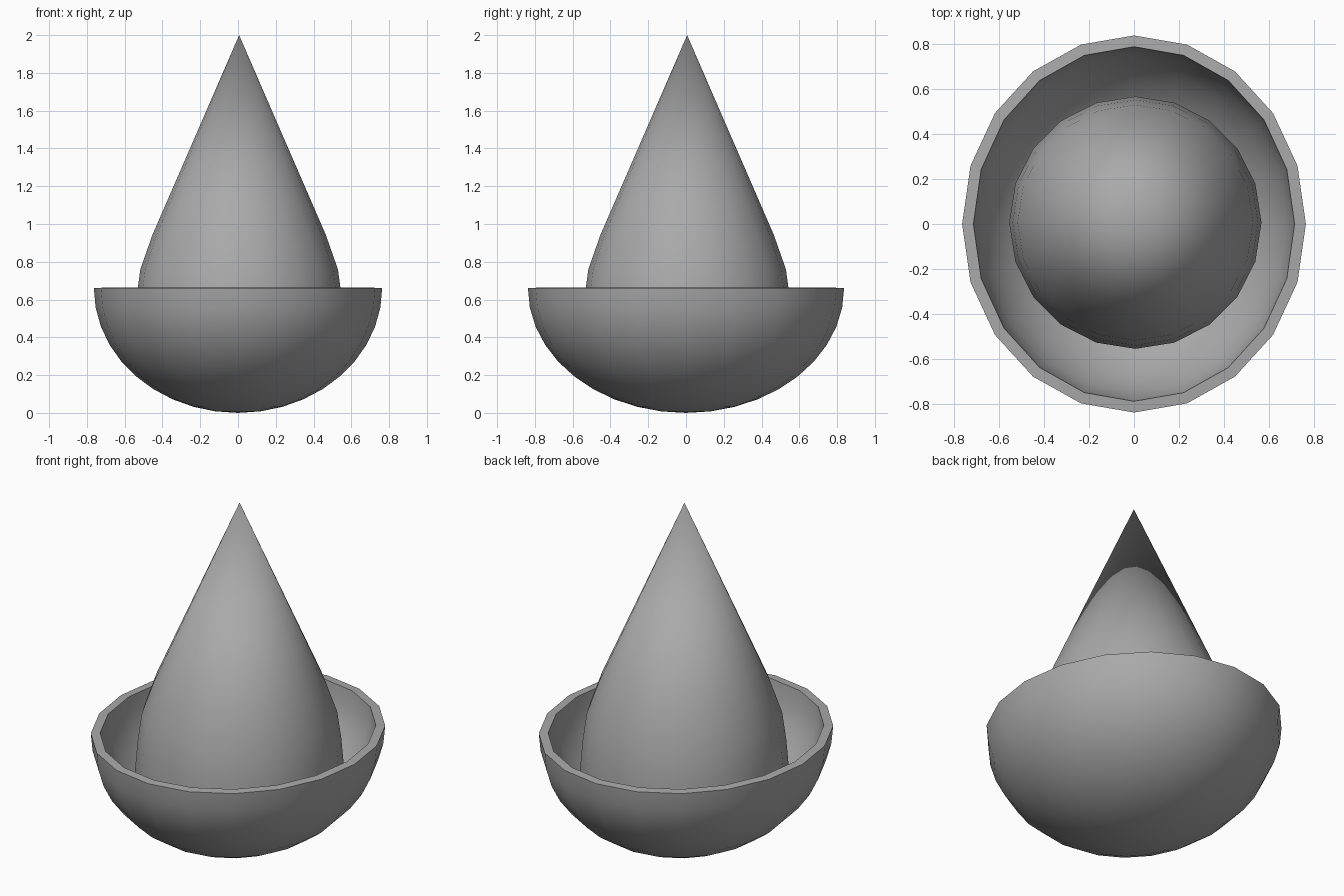
import bpy, bmesh
from math import sin, cos, pi, radians

SIDES = 20

cube = bpy.data.objects.get("Cube")
if cube:
    bpy.data.objects.remove(cube, do_unlink=True)

grey = bpy.data.materials.new("matte_grey")
grey.use_nodes = True
tone = (0.4, 0.4, 0.4, 1)
grey.diffuse_color = tone
grey.node_tree.nodes["Principled BSDF"].inputs["Base Color"].default_value = tone


def lathe(name, profile, centre=(0, 0)):
    """Turn (x radius, y radius, z) rings into a closed body; zero radius is a pole."""
    bm = bmesh.new()
    rings = []
    for rx, ry, z in profile:
        count = SIDES if rx > 1e-4 else 1
        rings.append([bm.verts.new((rx * sin(2 * pi * i / SIDES) + centre[0],
                                    ry * cos(2 * pi * i / SIDES) + centre[1], z))
                      for i in range(count)])
    for low, high in zip(rings, rings[1:]):
        for i in range(SIDES):
            j = (i + 1) % SIDES
            corners = [low[i % len(low)], low[j % len(low)],
                       high[j % len(high)], high[i % len(high)]]
            bm.faces.new(list(dict.fromkeys(corners)))
    bmesh.ops.recalc_face_normals(bm, faces=bm.faces)
    mesh = bpy.data.meshes.new(name)
    bm.to_mesh(mesh)
    bm.free()
    mesh.materials.append(grey)
    obj = bpy.data.objects.new(name, mesh)
    bpy.context.collection.objects.link(obj)
    bpy.ops.object.select_all(action='DESELECT')
    obj.select_set(True)
    bpy.context.view_layer.objects.active = obj
    bpy.ops.object.shade_smooth_by_angle(angle=radians(40))
    return obj


def half_shell(rx, ry, depth, rim_z, steps=10):
    """Quarter ellipse from the bottom pole up to the rim."""
    angles = [pi / 2 * k / steps for k in range(steps + 1)]
    return [(rx * sin(a), ry * sin(a), rim_z - depth * cos(a)) for a in angles]


# Oval bowl: outer shell up to the rim, then the inner shell back down
outer = half_shell(0.763, 0.837, 0.66, 0.66)
inner = half_shell(0.713, 0.787, 0.61, 0.663)
lathe("bowl", outer + inner[::-1])

# Pointed body standing in the bowl, rounded where the cone meets its base
body = [(0, 0.25), (0.55, 0.25), (0.56, 0.42), (0.545, 0.6),
        (0.523, 0.76), (0.46, 0.94), (0, 2)]
lathe("cone_body", [(r, r, z) for r, z in body], centre=(0.006, 0.006))
